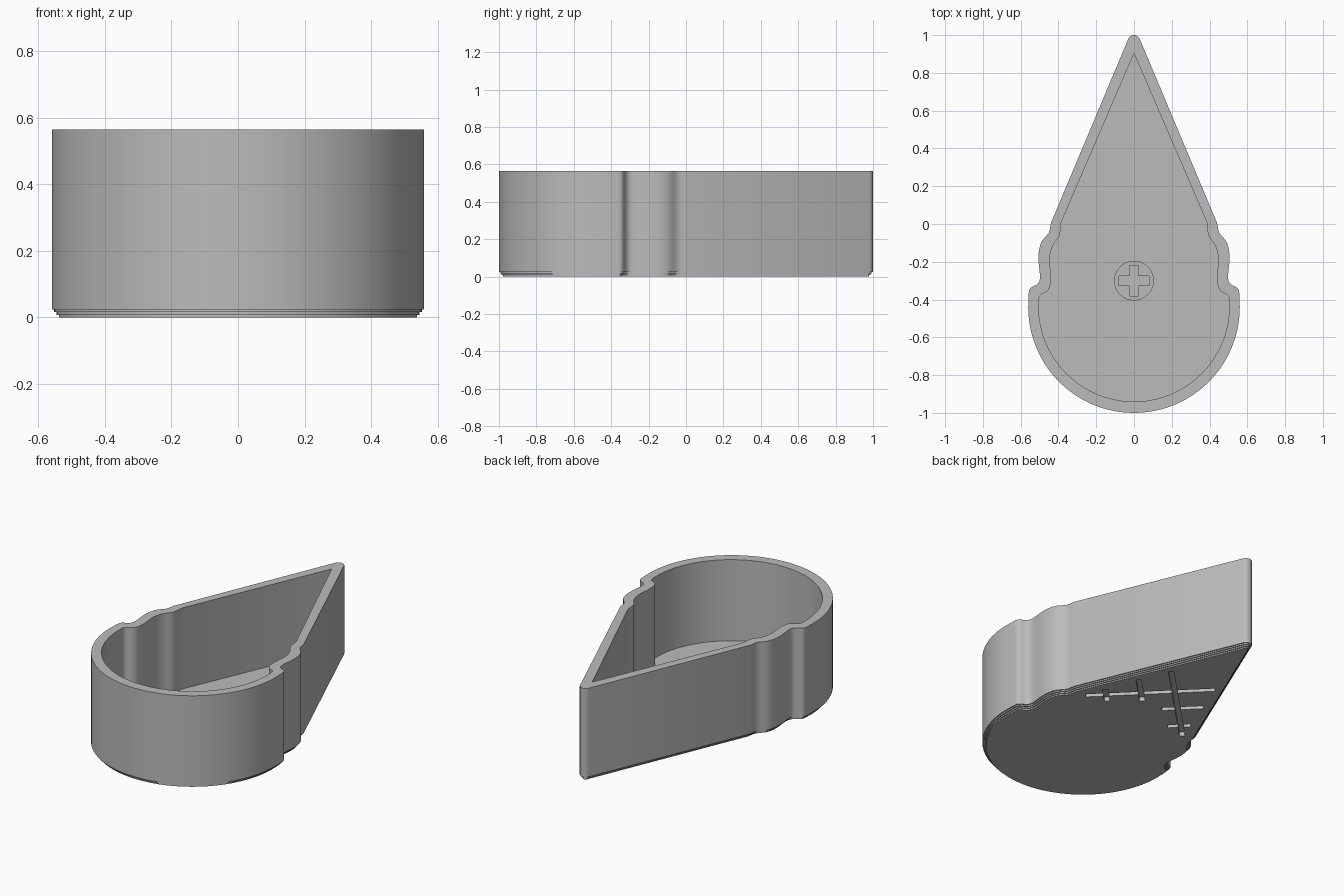
import bpy, bmesh, math
from mathutils import Vector

cube = bpy.data.objects.get("Cube")
if cube:
    bpy.data.objects.remove(cube, do_unlink=True)

HEIGHT, FLOOR, STEP = 0.565, 0.07, 0.008

grey = bpy.data.materials.new("plain grey")
grey.use_nodes = True
grey.diffuse_color = (0.5, 0.5, 0.5, 1)
grey.node_tree.nodes["Principled BSDF"].inputs["Base Color"].default_value = (0.5, 0.5, 0.5, 1)


def arc(cy, r, start, end, n):
    angles = [math.radians(start + (end - start) * i / n) for i in range(n + 1)]
    return [Vector((r * math.cos(a), cy + r * math.sin(a))) for a in angles]


def smooth(knots, n=3):
    """Catmull-Rom curve through the knots."""
    k = [Vector(p) for p in knots]
    k = [2 * k[0] - k[1]] + k + [2 * k[-1] - k[-2]]
    out = []
    for a, b, c, d in zip(k, k[1:], k[2:], k[3:]):
        for i in range(n):
            t = i / n
            out.append(0.5 * (2 * b + (c - a) * t + (2 * a - 5 * b + 4 * c - d) * t**2
                              + (3 * b - a - 3 * c + d) * t**3))
    return out + [k[-2]]


def teardrop(cy, r, knots, tip_y, tip_r):
    """Closed outline: round bowl, shoulder curve, tapered tip, mirrored in x."""
    half = arc(cy, r, -90, 0, 24)[:-1] + smooth(knots) + arc(tip_y - tip_r, tip_r, 22.7, 90, 6)
    half[0].x = half[-1].x = 0
    return half + [Vector((-p.x, p.y)) for p in reversed(half[1:-1])]


def inset(loop, d):
    out = []
    for i, p in enumerate(loop):
        a = (p - loop[i - 1]).normalized()
        b = (loop[(i + 1) % len(loop)] - p).normalized()
        m = Vector((-a.y - b.y, a.x + b.x)).normalized()
        out.append(p + m * d / max(0.5, m.dot(Vector((-a.y, a.x)))))
    return out


def loft(name, rings):
    """Skin a stack of (outline, z) rings and cap both ends."""
    bm = bmesh.new()
    rows = [[bm.verts.new((p[0], p[1], z)) for p in loop] for loop, z in rings]
    for lo, hi in zip(rows, rows[1:]):
        for i in range(len(lo)):
            j = (i + 1) % len(lo)
            bm.faces.new((lo[i], lo[j], hi[j], hi[i]))
    bm.faces.new(rows[0][::-1])
    bm.faces.new(rows[-1])
    bmesh.ops.recalc_face_normals(bm, faces=bm.faces)
    mesh = bpy.data.meshes.new(name)
    bm.to_mesh(mesh)
    bm.free()
    mesh.materials.append(grey)
    obj = bpy.data.objects.new(name, mesh)
    bpy.context.collection.objects.link(obj)
    return obj


def cut(obj, cutter):
    cutter.hide_render = True
    mod = obj.modifiers.new("cut", "BOOLEAN")
    mod.object, mod.operation, mod.solver = cutter, "DIFFERENCE", "EXACT"
    bpy.context.view_layer.objects.active = obj
    bpy.ops.object.modifier_apply(modifier=mod.name)
    bpy.data.objects.remove(cutter, do_unlink=True)


def shade(obj):
    bpy.ops.object.select_all(action="DESELECT")
    obj.select_set(True)
    bpy.context.view_layer.objects.active = obj
    bpy.ops.object.shade_smooth_by_angle(angle=math.radians(30))


# Container: stepped foot, outer wall, rim, inner wall and floor
outer = teardrop(-0.44, 0.56, [(0.56, -0.44), (0.557, -0.36), (0.545, -0.337), (0.522, -0.325),
                               (0.502, -0.305), (0.498, -0.27), (0.505, -0.2), (0.503, -0.14),
                               (0.487, -0.09), (0.45, -0.045), (0.44, 0.005)], 1.0, 0.033)
inner = teardrop(-0.435, 0.505, [(0.505, -0.435), (0.503, -0.39), (0.49, -0.372), (0.462, -0.358),
                                 (0.445, -0.33), (0.44, -0.28), (0.446, -0.2), (0.442, -0.15),
                                 (0.425, -0.105), (0.394, -0.06), (0.385, 0.01)], 0.9, 0.002)
rings = []
for i in range(3):
    step = inset(outer, 0.021 - 0.007 * i)
    rings += [(step, STEP * i), (step, STEP * (i + 1))]
rings += [(outer, 3 * STEP), (outer, HEIGHT), (inner, HEIGHT), (inner, FLOOR)]
container = loft("teardrop_container", rings)

# Crossed branch grooves under the tapered end, mirrored left and right
for side in (1, -1):
    for a, b in (((0.35, 0), (-0.16, 0.51)), ((0.31, 0.12), (0.22, 0.03)), ((0.235, 0.32), (0.07, 0.155))):
        a, b = Vector((a[0] * side, a[1])), Vector((b[0] * side, b[1]))
        d = (b - a).normalized() * 0.015
        n = Vector((-d.y, d.x))
        bar = [a - n, b - n, b + n, a + n]
        cut(container, loft("groove_cutter", [(bar, -0.02), (bar, 0.025)]))
shade(container)

# Low round boss on the floor with a recessed plus
disc = [p + Vector((0, 0)) for p in arc(-0.3, 0.105, 0, 360, 48)[:-1]]
boss = loft("floor_boss", [(disc, FLOOR - 0.01), (disc, FLOOR + 0.015)])
w, r = 0.025, 0.08
corner = [(r, -w), (r, w), (w, w)]
plus = []
for turn in range(4):
    plus += [(x, y - 0.3) for x, y in corner]
    corner = [(-y, x) for x, y in corner]
cut(boss, loft("plus_cutter", [(plus, FLOOR + 0.003), (plus, FLOOR + 0.05)]))
shade(boss)
